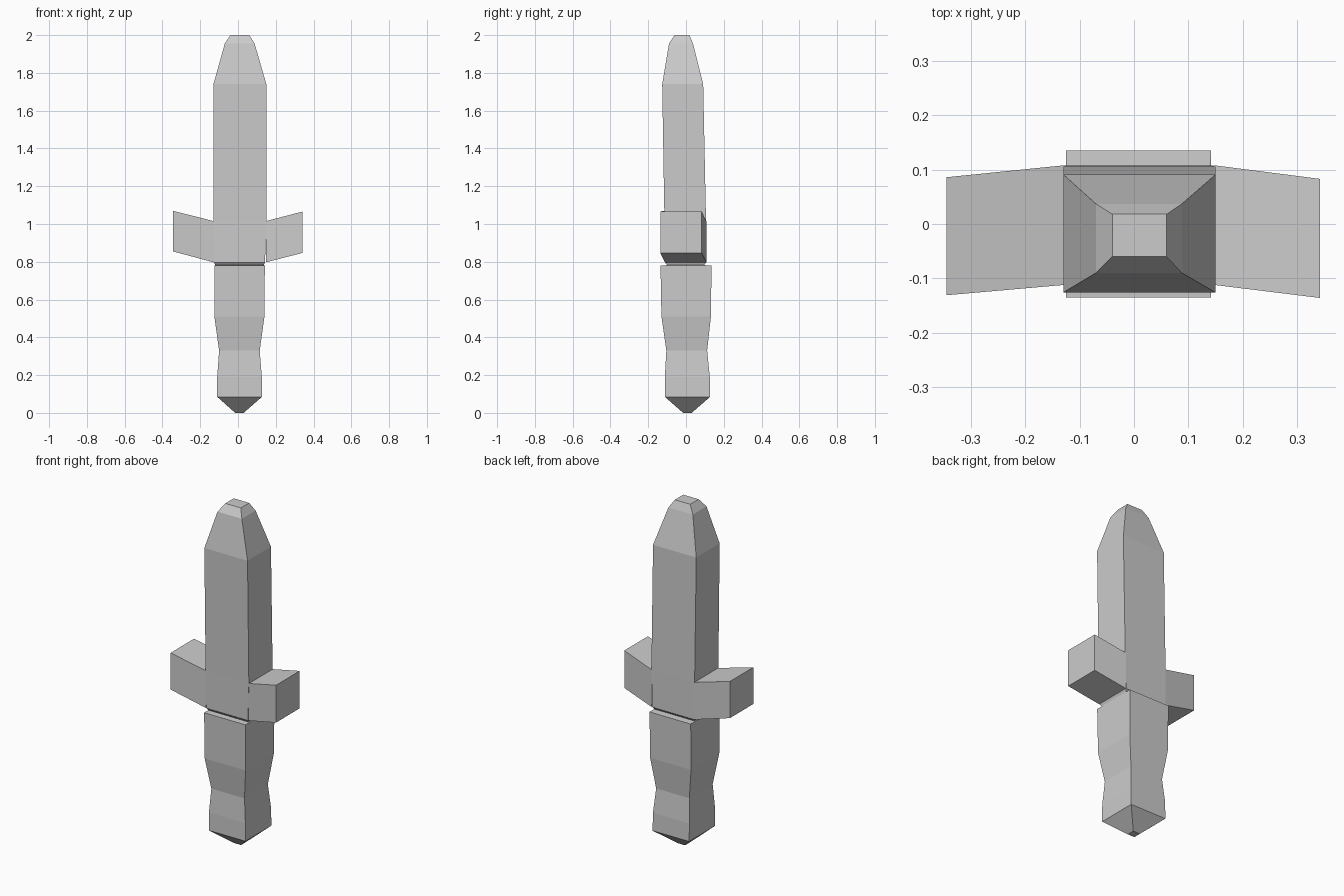
import bpy, bmesh

if "Cube" in bpy.data.objects:
    bpy.data.objects.remove(bpy.data.objects["Cube"])


def loft(name, rings, cap_start=True, cap_end=True):
    """Skin a series of four-cornered rings."""
    bm = bmesh.new()
    loops = [[bm.verts.new(co) for co in ring] for ring in rings]
    for a, b in zip(loops, loops[1:]):
        for i in range(4):
            j = (i + 1) % 4
            bm.faces.new((a[i], a[j], b[j], b[i]))
    if cap_start:
        bm.faces.new(loops[0][::-1])
    if cap_end:
        bm.faces.new(loops[-1])
    bmesh.ops.recalc_face_normals(bm, faces=bm.faces)
    mesh = bpy.data.meshes.new(name)
    bm.to_mesh(mesh)
    bm.free()
    obj = bpy.data.objects.new(name, mesh)
    bpy.context.collection.objects.link(obj)
    return obj


def level(z, x0, x1, y0, y1):
    """Horizontal rectangle."""
    return [(x0, y0, z), (x1, y0, z), (x1, y1, z), (x0, y1, z)]


def upright(x, y0, y1, z0, z1):
    """Rectangle facing sideways, for the guard arms."""
    return [(x, y0, z0), (x, y1, z0), (x, y1, z1), (x, y0, z1)]


# Handle: pointed pommel, pinched grip and inset neck
loft("handle", [
    level(0.0, -0.015, 0.03, -0.015, 0.03),
    level(0.085, -0.11, 0.127, -0.112, 0.128),
    level(0.19, -0.11, 0.126, -0.112, 0.126),
    level(0.33, -0.10, 0.115, -0.104, 0.112),
    level(0.51, -0.125, 0.14, -0.13, 0.132),
    level(0.78, -0.125, 0.142, -0.135, 0.135),
    level(0.782, -0.12, 0.137, -0.10, 0.095),
], cap_end=False)

# Blade: rises from the neck, narrows to a blunt tip
loft("blade", [
    level(0.782, -0.12, 0.137, -0.10, 0.095),
    level(0.797, -0.127, 0.143, -0.112, 0.108),
    level(1.015, -0.13, 0.15, -0.114, 0.106),
    level(1.74, -0.13, 0.15, -0.126, 0.091),
    level(1.955, -0.07, 0.088, -0.09, 0.037),
    level(2.0, -0.04, 0.06, -0.06, 0.018),
], cap_start=False)

# Guard arms: sweep up and slightly forward on both sides
for side, root, tip in (
    ("left", (-0.128, -0.112, 0.108, 0.797, 1.015), (-0.345, -0.131, 0.086, 0.855, 1.07)),
    ("right", (0.147, -0.112, 0.108, 0.797, 1.015), (0.342, -0.136, 0.083, 0.847, 1.066)),
):
    loft("guard_" + side, [upright(*root), upright(*tip)], cap_start=False)
